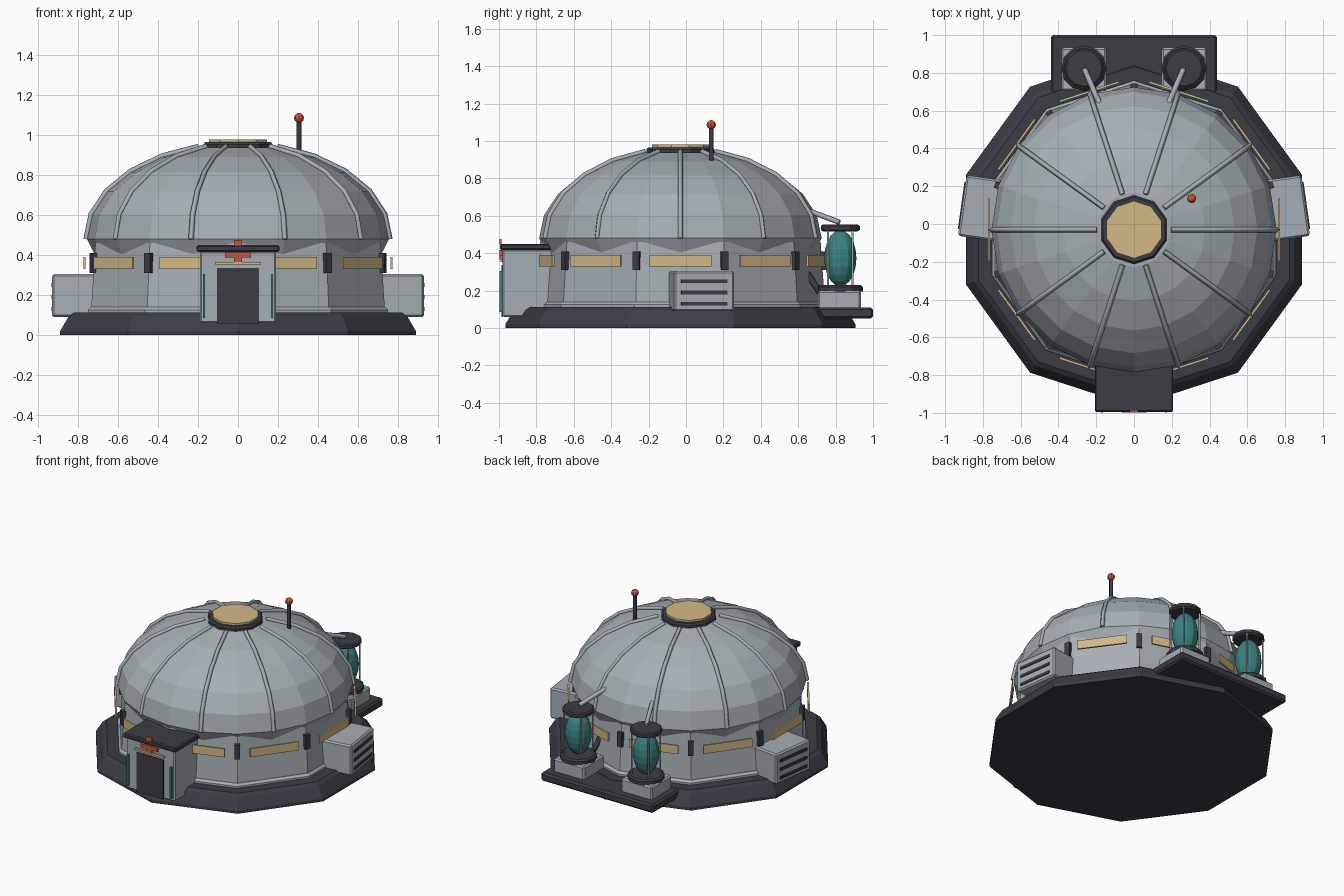
import bpy, bmesh, math
from mathutils import Vector, Matrix

if "Cube" in bpy.data.objects:
    bpy.data.objects.remove(bpy.data.objects["Cube"])

CY = -0.03            # dome axis
STEP = math.tau / 10  # one bay of the ten-sided hull


def material(name, r, g, b):
    m = bpy.data.materials.new(name)
    m.use_nodes = True
    m.diffuse_color = (r, g, b, 1)
    m.node_tree.nodes["Principled BSDF"].inputs["Base Color"].default_value = (r, g, b, 1)
    return m


HULL = material("hull grey", 0.38, 0.43, 0.46)
DARK = material("dark slate", 0.045, 0.045, 0.06)
SAND = material("sand yellow", 0.65, 0.48, 0.24)
RED = material("signal red", 0.6, 0.09, 0.05)
TEAL = material("teal glass", 0.045, 0.22, 0.22)


def finish(name, bm, mat, bevel=0):
    bmesh.ops.recalc_face_normals(bm, faces=bm.faces)
    me = bpy.data.meshes.new(name)
    bm.to_mesh(me)
    bm.free()
    ob = bpy.data.objects.new(name, me)
    bpy.context.collection.objects.link(ob)
    me.materials.append(mat)
    if bevel:
        mod = ob.modifiers.new("Bevel", "BEVEL")
        mod.width, mod.segments = bevel, 1
    return ob


def lathe(name, profile, sides, mat, x=0, y=CY, start=0.0):
    """Closed faceted solid from (radius, height) pairs, bottom to top."""
    bm = bmesh.new()
    rings = []
    for r, z in profile:
        rings.append([bm.verts.new((x + r * math.cos(start + math.tau * i / sides),
                                    y + r * math.sin(start + math.tau * i / sides), z))
                      for i in range(sides)])
    for a, b in zip(rings, rings[1:]):
        for i in range(sides):
            j = (i + 1) % sides
            bm.faces.new((a[i], a[j], b[j], b[i]))
    bm.faces.new(rings[0][::-1])
    bm.faces.new(rings[-1])
    return finish(name, bm, mat)


def box(name, lo, hi, mat, bevel=0, turn=None):
    """Box between two corners; with turn, x is radial and it spins on the dome axis."""
    lo, hi = Vector(lo), Vector(hi)
    bm = bmesh.new()
    bmesh.ops.create_cube(bm, size=1)
    for v in bm.verts:
        v.co = Vector(a * b for a, b in zip(v.co, hi - lo)) + (lo + hi) / 2
    if turn is not None:
        bm.transform(Matrix.Translation((0, CY, 0)) @ Matrix.Rotation(turn, 4, 'Z'))
    return finish(name, bm, mat, bevel)


def tube(name, points, radius, mat, resolution=1):
    cu = bpy.data.curves.new(name, 'CURVE')
    cu.dimensions = '3D'
    cu.bevel_depth, cu.bevel_resolution = radius, resolution
    cu.use_fill_caps = True
    sp = cu.splines.new('POLY')
    sp.points.add(len(points) - 1)
    for p, co in zip(sp.points, points):
        p.co = (*co, 1)
    ob = bpy.data.objects.new(name, cu)
    bpy.context.collection.objects.link(ob)
    cu.materials.append(mat)
    return ob


# Foundation and hull wall
HALF = STEP / 2
lathe("foundation", [(0.936, 0), (0.936, 0.02), (0.89, 0.095), (0.865, 0.112)], 10, DARK, start=HALF)
lathe("wall_foot", [(0.79, 0.1), (0.79, 0.125), (0.775, 0.14)], 10, HULL, start=HALF)
lathe("wall", [(0.775, 0.1), (0.75, 0.46)], 10, HULL, start=HALF)

# Dome
def arc(angle, lift=0.0):
    return (0.755 + lift) * math.cos(angle), 0.48 + (0.475 + lift) * math.sin(angle)

dome_profile = [(0.715, 0.4)] + [arc(math.radians(d)) for d in range(0, 90, 15)]
lathe("dome", dome_profile, 20, HULL)

# Ribs, windows and corner posts around the hull
for i in range(10):
    a = i * STEP
    ribs = [arc(math.radians(d), 0.005) for d in range(0, 80, 15)]
    tube(f"rib_{i}", [(r * math.cos(a), CY + r * math.sin(a), z) for r, z in ribs], 0.014, HULL, 0)
    box(f"window_{i}", (0.762, -0.165, 0.33), (0.774, 0.165, 0.39), SAND, turn=a)
    box(f"corner_post_{i}", (0.74, -0.018, 0.31), (0.775, 0.018, 0.41), DARK, turn=a + HALF)

# Roof hatch
lathe("hatch_rim", [(0.165, 0.925), (0.182, 0.935), (0.182, 0.955), (0.172, 0.966)], 10, DARK, start=HALF)
lathe("hatch_skylight", [(0.152, 0.96), (0.152, 0.98)], 10, SAND, start=HALF)

# Antenna
tube("antenna_mast", [(0.305, 0.135, 0.87), (0.305, 0.135, 1.08)], 0.013, DARK)
bm = bmesh.new()
bmesh.ops.create_uvsphere(bm, u_segments=8, v_segments=6, radius=0.025,
                          matrix=Matrix.Translation((0.305, 0.135, 1.087)))
finish("antenna_beacon", bm, RED)

# Entrance porch
box("porch", (-0.19, -0.98, 0.06), (0.19, -0.65, 0.42), HULL, 0.008)
box("porch_roof", (-0.207, -0.994, 0.417), (0.207, -0.7, 0.45), DARK, 0.007)
box("door", (-0.105, -0.987, 0.058), (0.105, -0.979, 0.337), DARK)
box("door_lintel", (-0.115, -0.992, 0.353), (0.115, -0.979, 0.367), SAND)
box("sign_upright", (-0.02, -0.998, 0.365), (0.02, -0.979, 0.417), RED)
box("sign_bar", (-0.065, -0.998, 0.388), (0.065, -0.979, 0.413), RED)
box("sign_top", (-0.02, -0.998, 0.446), (0.02, -0.986, 0.475), RED)

for side, s in (("left", 1), ("right", -1)):
    # Porch light strips
    box(f"{side}_light_strip", (s * 0.17 - 0.006, -0.998, 0.085), (s * 0.17 + 0.006, -0.979, 0.305), TEAL)

    # Vent housings
    turn = math.radians(8) if s > 0 else math.radians(172)
    box(f"{side}_vent_housing", (0.66, -0.162, 0.09), (0.918, 0.162, 0.305), HULL, 0.01, turn)
    for k in range(3):
        z = 0.13 + 0.06 * k
        box(f"{side}_vent_slat_{k}", (0.91, -0.125, z - 0.01), (0.924, 0.125, z + 0.01), DARK, turn=turn)

    # Tanks on the rear deck
    x, y = s * 0.265, 0.825
    box(f"{side}_tank_plinth", (x - 0.12, y - 0.12, 0.1), (x + 0.12, y + 0.11, 0.2), HULL, 0.01)
    lathe(f"{side}_tank_base", [(0.12, 0.195), (0.12, 0.22), (0.108, 0.23)], 12, DARK, x, y)
    lathe(f"{side}_tank_cap", [(0.09, 0.515), (0.104, 0.525), (0.104, 0.545), (0.095, 0.552)], 12, DARK, x, y)
    bm = bmesh.new()
    bmesh.ops.create_uvsphere(bm, u_segments=12, v_segments=10, radius=1)
    bm.transform(Matrix.Translation((x, y, 0.373)) @ Matrix.Diagonal((0.086, 0.086, 0.15, 1)))
    finish(f"{side}_tank_glass", bm, TEAL)
    for k in range(4):
        a = math.pi / 4 + k * math.pi / 2
        px, py = x + 0.093 * math.cos(a), y + 0.093 * math.sin(a)
        tube(f"{side}_tank_rod_{k}", [(px, py, 0.21), (px, py, 0.53)], 0.006, HULL)

    # Feed pipe to the dome and lower drain pipe
    tube(f"{side}_feed_pipe", [(s * 0.175, 0.62, 0.64), (s * 0.262, 0.82, 0.565)], 0.015, HULL)
    tube(f"{side}_drain_pipe", [(s * 0.21, 0.63, 0.32), (s * 0.235, 0.715, 0.19)], 0.018, DARK)

# Rear deck
box("rear_deck", (-0.44, 0.6, 0.05), (0.44, 1.0, 0.11), DARK, 0.012)
